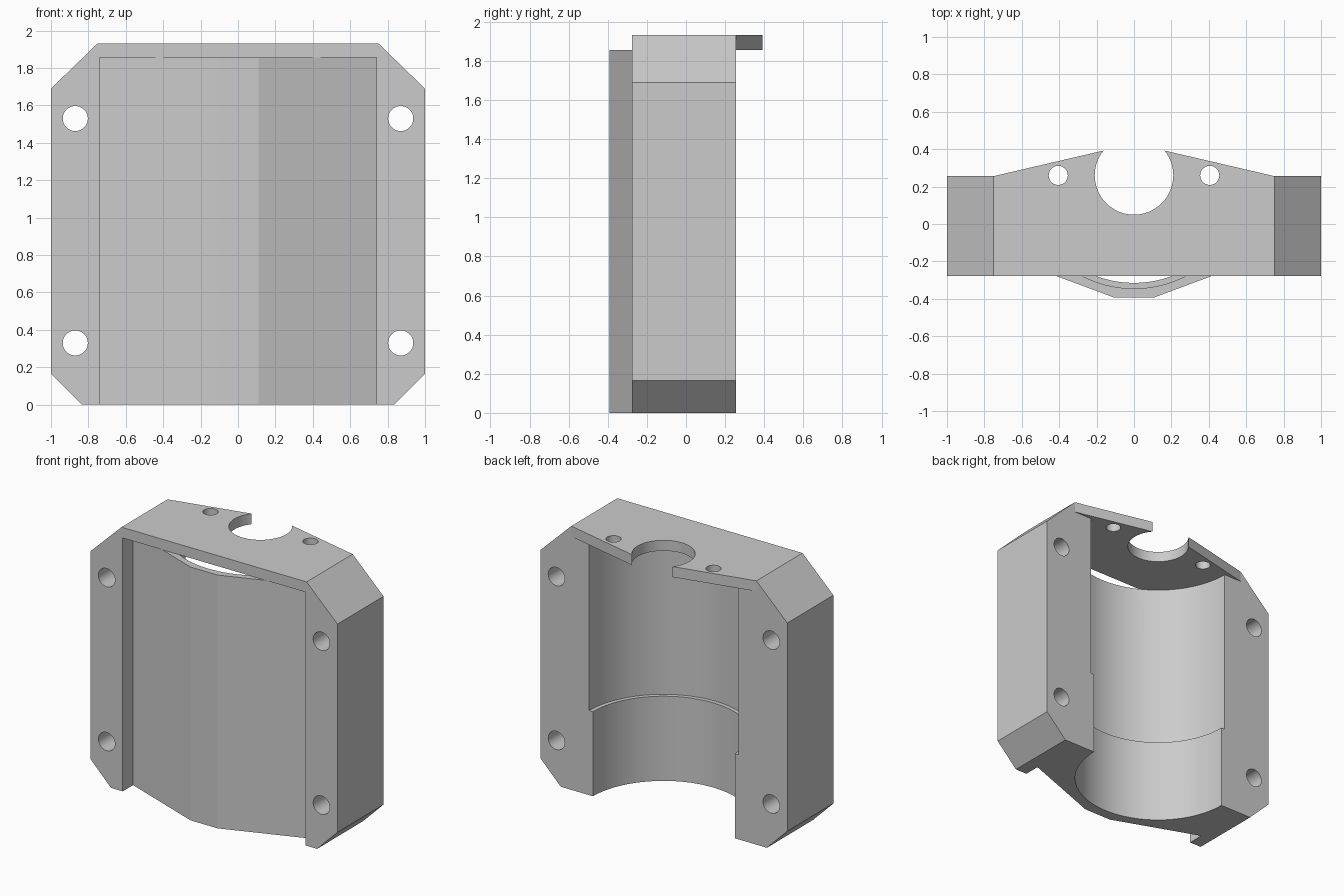
import bpy, bmesh, math
from mathutils import Vector

cube = bpy.data.objects.get("Cube")
if cube:
    bpy.data.objects.remove(cube)

grey = bpy.data.materials.new("light_grey")
grey.use_nodes = True
grey.diffuse_color = (0.6, 0.6, 0.6, 1)
grey.node_tree.nodes["Principled BSDF"].inputs["Base Color"].default_value = (0.6, 0.6, 0.6, 1)


def prism(name, outline, axis, lo, hi):
    """Extrude a 2D outline along 'Y' (outline in x,z) or 'Z' (outline in x,y)."""
    place = (lambda a, b: (a, lo, b)) if axis == "Y" else (lambda a, b: (a, b, lo))
    move = Vector((0, hi - lo, 0)) if axis == "Y" else Vector((0, 0, hi - lo))
    bm = bmesh.new()
    face = bm.faces.new([bm.verts.new(place(a, b)) for a, b in outline])
    grown = bmesh.ops.extrude_face_region(bm, geom=[face])["geom"]
    bmesh.ops.translate(bm, vec=move, verts=[v for v in grown if isinstance(v, bmesh.types.BMVert)])
    bmesh.ops.recalc_face_normals(bm, faces=bm.faces)
    mesh = bpy.data.meshes.new(name)
    bm.to_mesh(mesh)
    bm.free()
    mesh.materials.append(grey)
    obj = bpy.data.objects.new(name, mesh)
    bpy.context.collection.objects.link(obj)
    return obj


def circle(cx, cy, r, n):
    return [(cx + r * math.cos(math.tau * i / n), cy + r * math.sin(math.tau * i / n)) for i in range(n)]


def mirrored(half):
    """Close a right-hand outline with its mirror image."""
    return half + [(-x, y) for x, y in reversed(half)]


def combine(target, tool, operation):
    tool.hide_render = True
    mod = target.modifiers.new(operation, "BOOLEAN")
    mod.operation, mod.solver, mod.object = operation, "EXACT", tool
    bpy.context.view_layer.objects.active = target
    bpy.ops.object.modifier_apply(modifier=mod.name)
    bpy.data.objects.remove(tool)


FRONT, BACK, TOP, UNDER = -0.277, 0.256, 1.932, 1.855
BORE_Y = 0.26

# Chamfered block
housing = prism("motor_housing", mirrored([(0.835, 0), (1, 0.165), (1, 1.69), (0.75, TOP)]), "Y", FRONT, BACK)

# Front recess, then the thin faceted wall that bulges through it
recess = [(0.74, -0.5), (0.74, 0.0)]
combine(housing, prism("recess", mirrored(recess), "Z", -0.1, UNDER), "DIFFERENCE")
wall = [(0.11, -0.392), (0.76, -0.15), (0.76, 0.1)]
combine(housing, prism("front_wall", mirrored(wall), "Z", 0, UNDER), "UNION")

# Tapered rear lip of the top plate
lip = [(0.75, 0.1), (0.75, BACK), (0.165, 0.392)]
combine(housing, prism("top_lip", mirrored(lip), "Z", UNDER, TOP), "UNION")

# Stepped bore and shaft opening
for radius, lo, hi in ((0.575, -0.1, 1.0), (0.605, 0.62, UNDER), (0.21, 1.7, 2.1)):
    combine(housing, prism("bore", circle(0, BORE_Y, radius, 96), "Z", lo, hi), "DIFFERENCE")

# Screw holes in the plate and mounting holes through the sides
for side in (-1, 1):
    combine(housing, prism("screw_hole", circle(side * 0.405, BORE_Y, 0.051, 48), "Z", 1.7, 2.1), "DIFFERENCE")
    for z in (0.33, 1.53):
        combine(housing, prism("mount_hole", circle(side * 0.87, z, 0.067, 48), "Y", -0.6, 0.6), "DIFFERENCE")

# Smooth bores, crisp facets
bpy.ops.object.select_all(action="DESELECT")
housing.select_set(True)
bpy.context.view_layer.objects.active = housing
bpy.ops.object.shade_smooth_by_angle(angle=math.radians(10))
